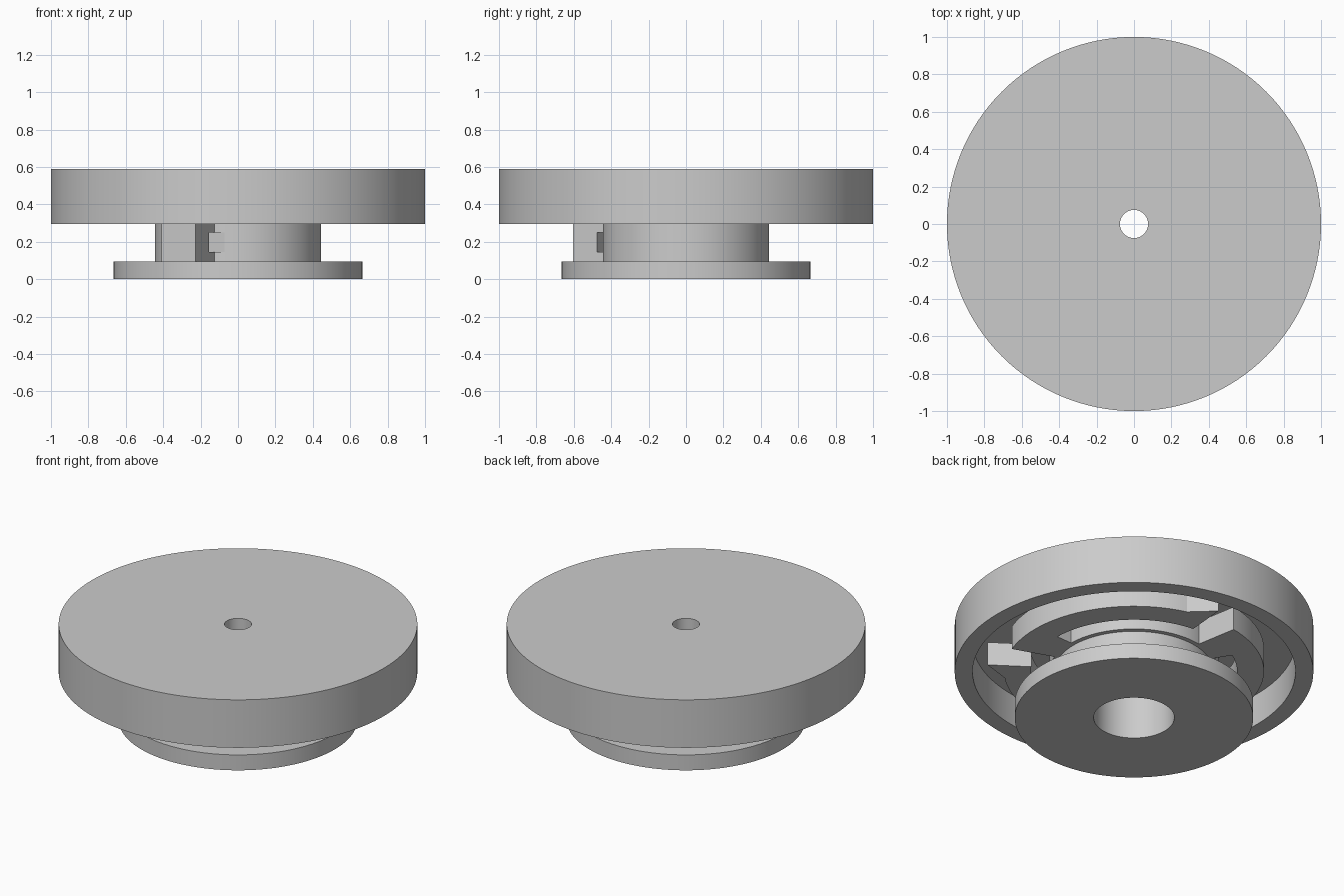
import bpy, bmesh
from math import cos, sin, pi, radians
from mathutils import Matrix

if "Cube" in bpy.data.objects:
    bpy.data.objects.remove(bpy.data.objects["Cube"])

grey = bpy.data.materials.new("light_grey")
grey.use_nodes = True
grey.diffuse_color = (0.6, 0.6, 0.6, 1)
grey.node_tree.nodes["Principled BSDF"].inputs["Base Color"].default_value = (0.6, 0.6, 0.6, 1)


def finish(name, bm):
    bmesh.ops.recalc_face_normals(bm, faces=bm.faces)
    mesh = bpy.data.meshes.new(name)
    bm.to_mesh(mesh)
    bm.free()
    mesh.materials.append(grey)
    obj = bpy.data.objects.new(name, mesh)
    bpy.context.collection.objects.link(obj)
    return obj


def activate(obj):
    bpy.ops.object.select_all(action='DESELECT')
    obj.select_set(True)
    bpy.context.view_layer.objects.active = obj


def lathe(name, profile, steps=128):
    """Spin a closed (radius, z) profile around the z axis."""
    bm = bmesh.new()
    verts = [bm.verts.new((r, 0, z)) for r, z in profile]
    edges = [bm.edges.new((v, verts[i - 1])) for i, v in enumerate(verts)]
    bmesh.ops.spin(bm, geom=verts + edges, axis=(0, 0, 1), cent=(0, 0, 0),
                   angle=2 * pi, steps=steps, use_merge=True)
    bmesh.ops.remove_doubles(bm, verts=bm.verts, dist=1e-5)
    return finish(name, bm)


def extrude_outline(name, polar, z0, z1):
    """Raise an outline of (radius, degrees) points from z0 to z1."""
    bm = bmesh.new()
    face = bm.faces.new([bm.verts.new((r * cos(radians(a)), r * sin(radians(a)), z0))
                         for r, a in polar])
    up = bmesh.ops.extrude_face_region(bm, geom=[face])["geom"]
    bmesh.ops.translate(bm, vec=(0, 0, z1 - z0),
                        verts=[v for v in up if isinstance(v, bmesh.types.BMVert)])
    return finish(name, bm)


def radial_box(name, r0, r1, width, z0, z1, angle):
    """Box lying along a radius at the given angle."""
    bm = bmesh.new()
    place = (Matrix.Rotation(radians(angle), 4, 'Z')
             @ Matrix.Translation(((r0 + r1) / 2, 0, (z0 + z1) / 2))
             @ Matrix.Diagonal((r1 - r0, width, z1 - z0, 1)))
    bmesh.ops.create_cube(bm, size=1, matrix=place)
    return finish(name, bm)


def arc(radius, start, end, steps=40):
    return [(radius, start + (end - start) * i / steps) for i in range(steps + 1)]


# Outer drum: open underneath, small shaft hole in the top
drum = lathe("drum", [(0.075, 0.59), (1, 0.59), (1, 0.295), (0.9, 0.295),
                      (0.9, 0.49), (0.075, 0.49)])

# Flanged hub with a bore and a slightly wider core inside the drum
hub = lathe("flanged_hub", [(0.225, 0), (0.665, 0), (0.665, 0.095), (0.445, 0.095),
                            (0.445, 0.3), (0.472, 0.3), (0.472, 0.445), (0.225, 0.445)])

# Anchor block on the hub neck, with a slot passing behind it
block = radial_box("anchor_block", 0.4, 0.636, 0.21, 0.095, 0.298, 240)
cutter = radial_box("slot_cutter", 0.416, 0.49, 0.8, 0.145, 0.25, 240)
cutter.hide_render = True
for part in (hub, block):
    cut = part.modifiers.new("slot", 'BOOLEAN')
    cut.operation = 'DIFFERENCE'
    cut.solver = 'EXACT'
    cut.object = cutter
    activate(part)
    bpy.ops.object.modifier_apply(modifier="slot")
bpy.data.objects.remove(cutter)

# Three curved spring arms: root on the core, free end flared outward
parts = [drum, hub, block]
for i in range(3):
    outline = (arc(0.725, -20, 74) + [(0.82, 85)] + arc(0.575, 85, 2)
               + arc(0.45, 2, -20, 8))
    turned = [(r, a + 120 * i) for r, a in outline]
    parts.append(extrude_outline(f"spring_arm_{i + 1}", turned, 0.3, 0.445))

for part in parts:
    activate(part)
    bpy.ops.object.shade_smooth_by_angle(angle=radians(20))
